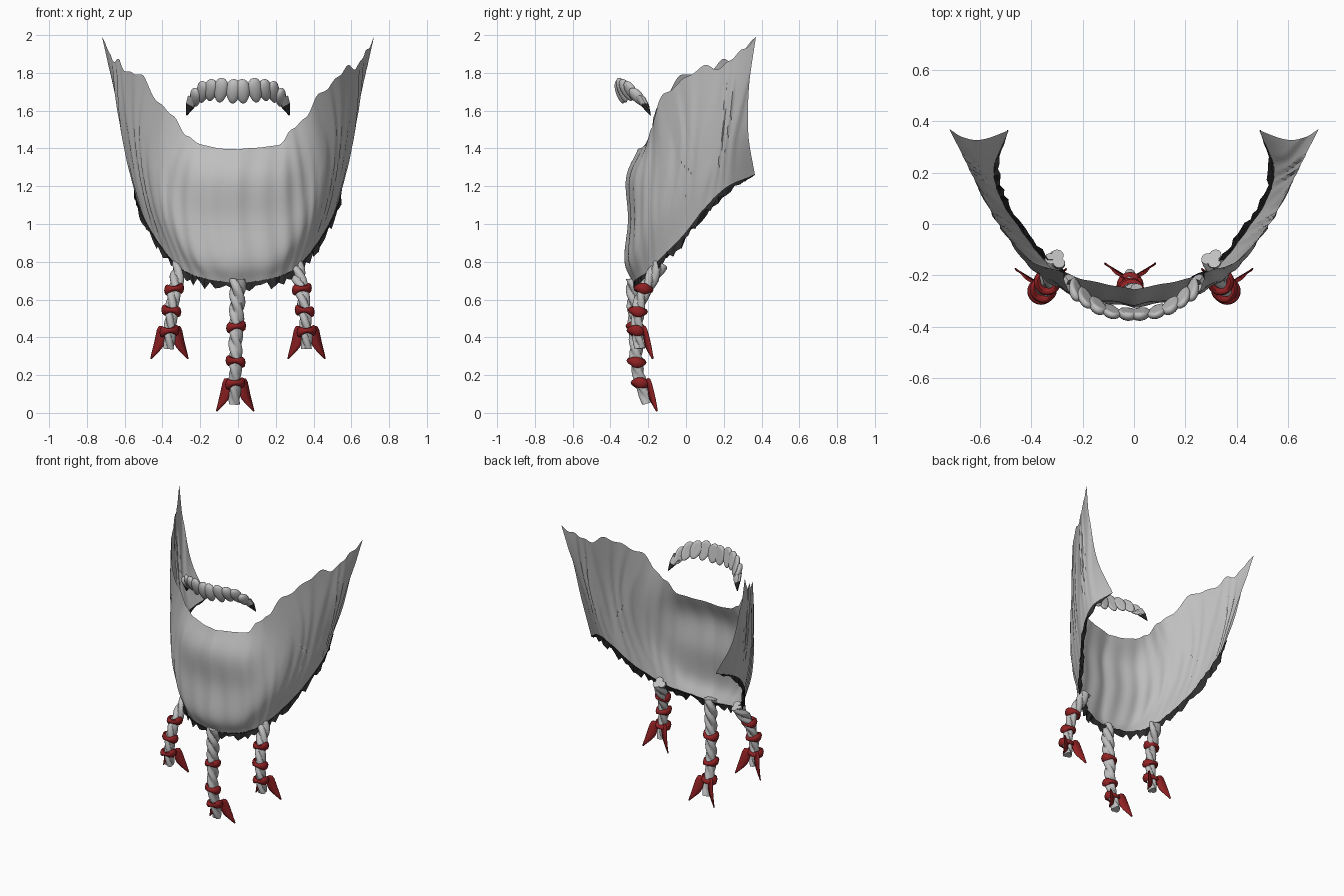
import bpy, bmesh, math, random
from mathutils import Vector

if "Cube" in bpy.data.objects:
    bpy.data.objects.remove(bpy.data.objects["Cube"])

random.seed(4)


def material(name, rgb):
    m = bpy.data.materials.new(name)
    m.diffuse_color = (*rgb, 1)
    m.use_nodes = True
    m.node_tree.nodes["Principled BSDF"].inputs["Base Color"].default_value = m.diffuse_color
    return m


GREY = material("grey hair", (0.52, 0.52, 0.52))
DARK = material("dark underside", (0.03, 0.03, 0.03))
RED = material("red ribbon", (0.28, 0.015, 0.017))


def make(name, verts, faces, mat, angle=40):
    me = bpy.data.meshes.new(name)
    me.from_pydata([tuple(v) for v in verts], [], faces)
    me.materials.append(mat)
    ob = bpy.data.objects.new(name, me)
    bpy.context.collection.objects.link(ob)
    bpy.ops.object.select_all(action='DESELECT')
    ob.select_set(True)
    bpy.context.view_layer.objects.active = ob
    if angle:
        bpy.ops.object.shade_smooth_by_angle(angle=math.radians(angle))
    return ob


def spline(pts, t):
    """Catmull-Rom point at t in 0..1"""
    n = len(pts) - 1
    i = min(int(t * n), n - 1)
    f = t * n - i
    b, c = Vector(pts[i]), Vector(pts[i + 1])
    a = Vector(pts[i - 1]) if i else 2 * b - c
    d = Vector(pts[i + 2]) if i + 2 <= n else 2 * c - b
    return 0.5 * (2 * b + (c - a) * f + (2 * a - 5 * b + 4 * c - d) * f ** 2
                  + (3 * b - a - 3 * c + d) * f ** 3)


# Beard sheet: guide curves running top to bottom, from chin to ear
GUIDES = [
    [(0, -.255, 1.395), (0, -.315, 1.24), (0, -.303, 1.02), (0, -.325, .80), (0, -.28, .685)],
    [(.20, -.215, 1.42), (.22, -.275, 1.25), (.225, -.272, 1.04), (.215, -.285, .83), (.17, -.257, .71)],
    [(.30, -.180, 1.51), (.36, -.19, 1.25), (.36, -.205, 1.0), (.28, -.20, .75)],
    [(.40, -.145, 1.63), (.455, -.105, 1.36), (.435, -.12, 1.08), (.36, -.13, .82)],
    [(.52, -.01, 1.78), (.54, .015, 1.47), (.515, .02, 1.2), (.45, -.01, .945)],
    [(.61, .15, 1.83), (.61, .15, 1.57), (.58, .13, 1.32), (.52, .10, 1.085)],
    [(.67, .27, 1.89), (.645, .24, 1.66), (.605, .22, 1.43), (.545, .22, 1.20)],
    [(.72, .37, 1.99), (.66, .335, 1.74), (.59, .33, 1.48), (.49, .365, 1.26)],
]


def beard_point(u, v):
    p = spline([spline(g, v) for g in GUIDES], abs(u))
    if u < 0:
        p.x = -p.x
    return p


NU, NV = 80, 24
verts = []
for i in range(2 * NU + 1):
    u = i / NU - 1
    a = abs(u)
    ragged = (.016 * math.sin(u * 31) + .010 * math.sin(u * 57 + 1)) * min(1, a * 2.5) * min(1, (1 - a) * 6)
    for j in range(NV + 1):
        v = j / NV
        p = beard_point(u, v)
        out = Vector((p.x, p.y - .25, 0)).normalized()
        # soft waves at the chin, sharper overlapping locks on the cheeks
        side = min(1, max(0, (a - .25) * 5))
        phase = a * 11 + .6 * v + .25 * math.sin(v * 6 + a * 17) + .3 * math.sin(a * 23)
        lock = phase % 1
        lock = lock - .5 if lock < .75 else .25 - (lock - .75) * 3
        wave = .004 * math.sin(u * 75 + 2 * math.sin(v * 4))
        p += out * ((1 - side) * wave + side * .012 * lock) * math.sin(math.pi * (.1 + .8 * v))
        p.z += ragged * (1 - v) ** 3
        verts.append(p)
row = NV + 1
faces = [(i * row + j, i * row + j + 1, (i + 1) * row + j + 1, (i + 1) * row + j)
         for i in range(2 * NU) for j in range(NV)]
make("beard", verts, faces, GREY, 35)

# Ragged dark rim hanging under the beard's lower edge
verts, faces = [], []
N = 80
for i in range(N + 1):
    u = 2 * i / N - 1
    p = beard_point(u, 1)
    out = Vector((p.x, p.y - .25, 0)).normalized()
    fade = min(1, (1 - abs(u)) * 6)
    drop = (.012 + random.uniform(0, .045)) * fade
    verts += [p + out * .004,
              p + out * random.uniform(-.012, .012) * fade - Vector((0, 0, drop)),
              p - out * random.uniform(.012, .028) * fade + Vector((0, 0, .006))]
for i in range(N):
    for k in range(2):
        a = i * 3 + k
        faces.append((a, a + 1, a + 4, a + 3))
make("beard_lower_rim", verts, faces, DARK, 0)


# Twisted rope of three strands along a path
def braid(name, path, r0, r1, turns):
    S, R = 24, 52
    verts = []
    for i in range(R + 1):
        t = i / R
        c = spline(path, t)
        d = (spline(path, min(1, t + .01)) - spline(path, max(0, t - .01))).normalized()
        ax = Vector((0, 1, 0)).cross(d).normalized()
        ay = d.cross(ax)
        r = r0 + (r1 - r0) * t
        for k in range(S):
            a = 2 * math.pi * k / S
            rr = r * (.58 + .42 * abs(math.cos(1.5 * a + 3 * math.pi * turns * t)) ** .8)
            verts.append(c + (ax * math.cos(a) + ay * math.sin(a)) * rr)
    faces = [(i * S + k, i * S + (k + 1) % S, (i + 1) * S + (k + 1) % S, (i + 1) * S + k)
             for i in range(R) for k in range(S)]
    faces += [tuple(reversed(range(S))), tuple(range(R * S, R * S + S))]
    make(name, verts, faces, GREY, 35)


# Ribbon wrap: a ring that swells at its left and right into a bow shape
def wrap(name, c, tilt):
    A, B = 20, 8
    verts = []
    for i in range(A):
        a = 2 * math.pi * i / A
        swell = .012 + .017 * abs(math.cos(a)) ** 1.5
        for k in range(B):
            b = 2 * math.pi * k / B
            r = .038 + .015 * math.cos(b)
            x, y = r * math.cos(a), r * math.sin(a)
            verts.append(Vector(c) + Vector((x, y, swell * math.sin(b) + tilt * x - .1 * y)))
    faces = [(i * B + k, (i + 1) % A * B + k, (i + 1) % A * B + (k + 1) % B, i * B + (k + 1) % B)
             for i in range(A) for k in range(B)]
    make(name, verts, faces, RED, 50)


# Pointed ribbon end that widens, then tapers to a tip curling backward
def ribbon_tail(name, c, s):
    outer = [(.012, .012, .02), (.058, .026, .045), (.080, -.055, .070), (.102, -.145, .088)]
    inner = [(.008, -.012, .02), (.017, -.022, .035), (.034, -.080, .045), (.096, -.148, .082)]
    N = 9
    verts = []
    for i in range(N + 1):
        p, q = [spline([(x * s, b, z) for x, z, b in e], i / N) for e in (outer, inner)]
        verts += [Vector(c) + w for w in (p, (p + q) / 2 - Vector((0, .004, 0)), q)]
    faces = []
    for i in range(N):
        for k in range(2):
            a = i * 3 + k
            f = (a, a + 3, a + 4, a + 1)
            faces.append(f if s < 0 else f[::-1])
    ob = make(name, verts, faces, RED, 50)
    m = ob.modifiers.new("thickness", 'SOLIDIFY')
    m.thickness = .005


def tied_braid(name, path, r0, r1, turns, knots):
    braid(name + "_braid", path, r0, r1, turns)
    for i, k in enumerate(knots):
        wrap(f"{name}_wrap_{i}", k, .12 * (-1) ** i)
    for s, n in ((-1, "left"), (1, "right")):
        ribbon_tail(f"{name}_ribbon_{n}", knots[-1], s)


tied_braid("centre", [(0, -.275, .71), (-.005, -.272, .56), (-.012, -.265, .40),
                      (-.014, -.258, .24), (-.018, -.205, .05)], .046, .032, 2.4,
           [(-.010, -.267, .455), (-.013, -.262, .272), (-.015, -.240, .155)])
for s, n in ((-1, "left"), (1, "right")):
    tied_braid(n, [(s * .305, -.135, .79), (s * .325, -.19, .70), (s * .345, -.24, .60),
                   (s * .358, -.258, .47), (s * .365, -.245, .34)], .044, .031, 1.7,
               [(s * .338, -.225, .655), (s * .353, -.255, .54), (s * .363, -.262, .432)])

# Moustache: overlapping locks that fan out, lean back and shrink toward each tip
ARC = [(0, -.347, 1.70), (.085, -.338, 1.708), (.150, -.310, 1.708),
       (.205, -.272, 1.69), (.245, -.232, 1.645)]


def lump(name, c, sx, sy, sz, lean, turn, shear):
    bm = bmesh.new()
    bmesh.ops.create_uvsphere(bm, u_segments=14, v_segments=10, radius=1)
    for v in bm.verts:
        taper = .85 + .15 * v.co.z
        x, z = v.co.x * sx * taper, v.co.z * sz
        y = min(v.co.y * sy * taper, sy * .3) - shear * z      # flat back
        x, z = x * math.cos(lean) + z * math.sin(lean), z * math.cos(lean) - x * math.sin(lean)
        v.co = Vector((x * math.cos(turn) - y * math.sin(turn),
                       x * math.sin(turn) + y * math.cos(turn), z)) + c
    me = bpy.data.meshes.new(name)
    bm.to_mesh(me)
    bm.free()
    me.materials.append(GREY)
    me.polygons.foreach_set("use_smooth", [True] * len(me.polygons))
    bpy.context.collection.objects.link(bpy.data.objects.new(name, me))


for s, n in ((-1, "left"), (1, "right")):
    for i in range(5):
        t = (i + .35) / 5
        c = spline(ARC, t)
        c.x *= s
        lump(f"moustache_lock_{n}_{i}", c, .048 - .010 * t, .034 - .004 * (i % 2),
             .066 - .012 * t + .004 * (i % 2), -s * (.05 + .6 * t), s * .8 * t, .15 + .35 * t)
    # grey point with a dark end
    rings = [(Vector((.236, -.242, 1.665)), .036), (Vector((.253, -.217, 1.628)), .027),
             (Vector((.272, -.188, 1.575)), .003)]
    for k, mat in ((0, GREY), (1, DARK)):
        verts = []
        for c, r in rings[k:k + 2]:
            for j in range(8):
                q = 2 * math.pi * j / 8
                verts.append((s * (c.x + r * math.cos(q) * .8), c.y + r * math.sin(q) * .8,
                              c.z + r * math.cos(q) * .45))
        faces = [(j, (j + 1) % 8, 8 + (j + 1) % 8, 8 + j)[::-s] for j in range(8)]
        make(f"moustache_{'point' if k == 0 else 'dark_end'}_{n}", verts, faces, mat)
